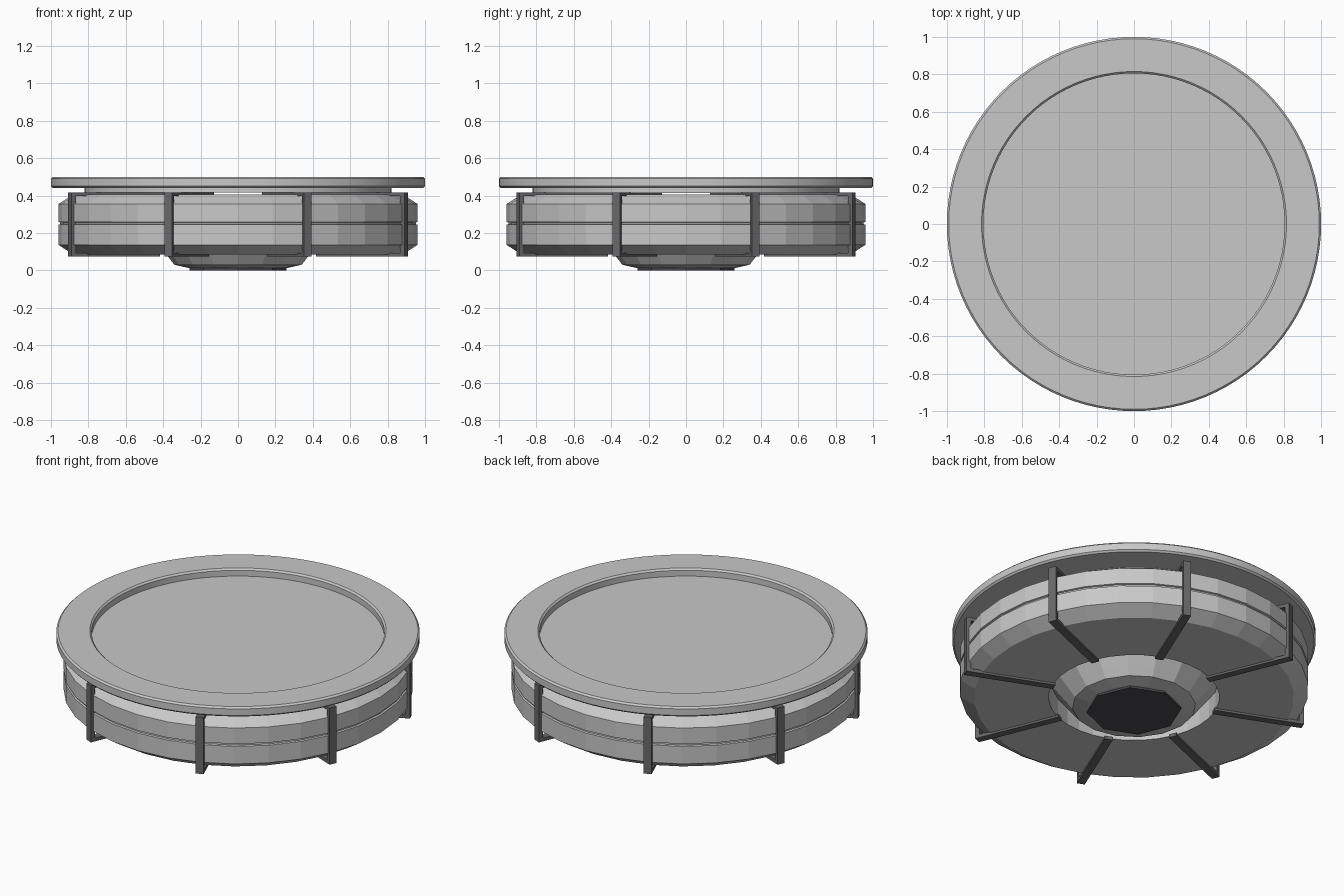
import bpy, bmesh, math
from mathutils import Matrix

if "Cube" in bpy.data.objects:
    bpy.data.objects.remove(bpy.data.objects["Cube"], do_unlink=True)


def material(name, rgb):
    m = bpy.data.materials.new(name)
    m.use_nodes = True
    m.diffuse_color = (*rgb, 1)
    m.node_tree.nodes["Principled BSDF"].inputs["Base Color"].default_value = (*rgb, 1)
    return m


light_grey = material("light grey", (0.58, 0.58, 0.58))
dark_grey = material("dark grey", (0.14, 0.14, 0.15))
near_black = material("near black", (0.07, 0.065, 0.075))


def finish(bm, name, mat, smooth=False):
    bmesh.ops.recalc_face_normals(bm, faces=bm.faces)
    mesh = bpy.data.meshes.new(name)
    bm.to_mesh(mesh)
    bm.free()
    mesh.materials.append(mat)
    ob = bpy.data.objects.new(name, mesh)
    bpy.context.scene.collection.objects.link(ob)
    if smooth:
        bpy.ops.object.select_all(action="DESELECT")
        ob.select_set(True)
        bpy.context.view_layer.objects.active = ob
        bpy.ops.object.shade_smooth_by_angle(angle=math.radians(25))
    return ob


def lathe(name, profile, mat, sides, smooth=False):
    """Turn a closed (radius, height) outline around z."""
    bm = bmesh.new()
    rings = []
    for i in range(sides):
        a = math.tau * i / sides
        rings.append([bm.verts.new((r * math.cos(a), r * math.sin(a), z)) for r, z in profile])
    n = len(profile)
    for i in range(sides):
        here, there = rings[i], rings[(i + 1) % sides]
        for j in range(n):
            k = (j + 1) % n
            bm.faces.new((here[j], there[j], there[k], here[k]))
    bmesh.ops.remove_doubles(bm, verts=bm.verts, dist=1e-5)
    return finish(bm, name, mat, smooth)


# Top rim with softened edges
lathe("top_rim", [(0.81, 0.44), (0.99, 0.44), (1, 0.45), (1, 0.49), (0.99, 0.5),
                  (0.815, 0.5), (0.805, 0.49), (0.805, 0.445)], light_grey, 96, True)

# Recessed top panel and the collar that carries it
lathe("top_panel", [(0, 0.415), (0.82, 0.415), (0.82, 0.442), (0.808, 0.455), (0, 0.455)],
      light_grey, 96, True)

# Drum body: chamfered edges, a thin groove at mid height, open centre
lathe("drum", [(0.47, 0.085), (0.88, 0.085), (0.96, 0.137), (0.96, 0.244), (0.95, 0.247),
               (0.95, 0.256), (0.96, 0.259), (0.96, 0.355), (0.88, 0.405), (0.47, 0.405)],
      light_grey, 32)

# Faceted hub under the drum
lathe("hub", [(0, 0.012), (0.26, 0.012), (0.34, 0.03), (0.375, 0.075), (0.47, 0.2), (0, 0.2)],
      light_grey, 16)

# Octagonal cap at the very bottom
lathe("bottom_cap", [(0, 0), (0.26, 0), (0.26, 0.014), (0, 0.014)], near_black, 8)

# Eight clamps wrapping the drum
clamp = [(0.46, 0.073), (0.973, 0.073), (0.973, 0.417), (0.39, 0.417),
         (0.39, 0.397), (0.947, 0.397), (0.947, 0.093), (0.46, 0.093)]
for i in range(8):
    bm = bmesh.new()
    face = bm.faces.new([bm.verts.new((r, -0.0225, z)) for r, z in clamp])
    out = bmesh.ops.extrude_face_region(bm, geom=[face])
    moved = [v for v in out["geom"] if isinstance(v, bmesh.types.BMVert)]
    bmesh.ops.translate(bm, verts=moved, vec=(0, 0.045, 0))
    bmesh.ops.transform(bm, verts=bm.verts,
                        matrix=Matrix.Rotation(math.tau * (i + 0.5) / 8, 4, "Z"))
    finish(bm, f"clamp_{i + 1}", dark_grey)
